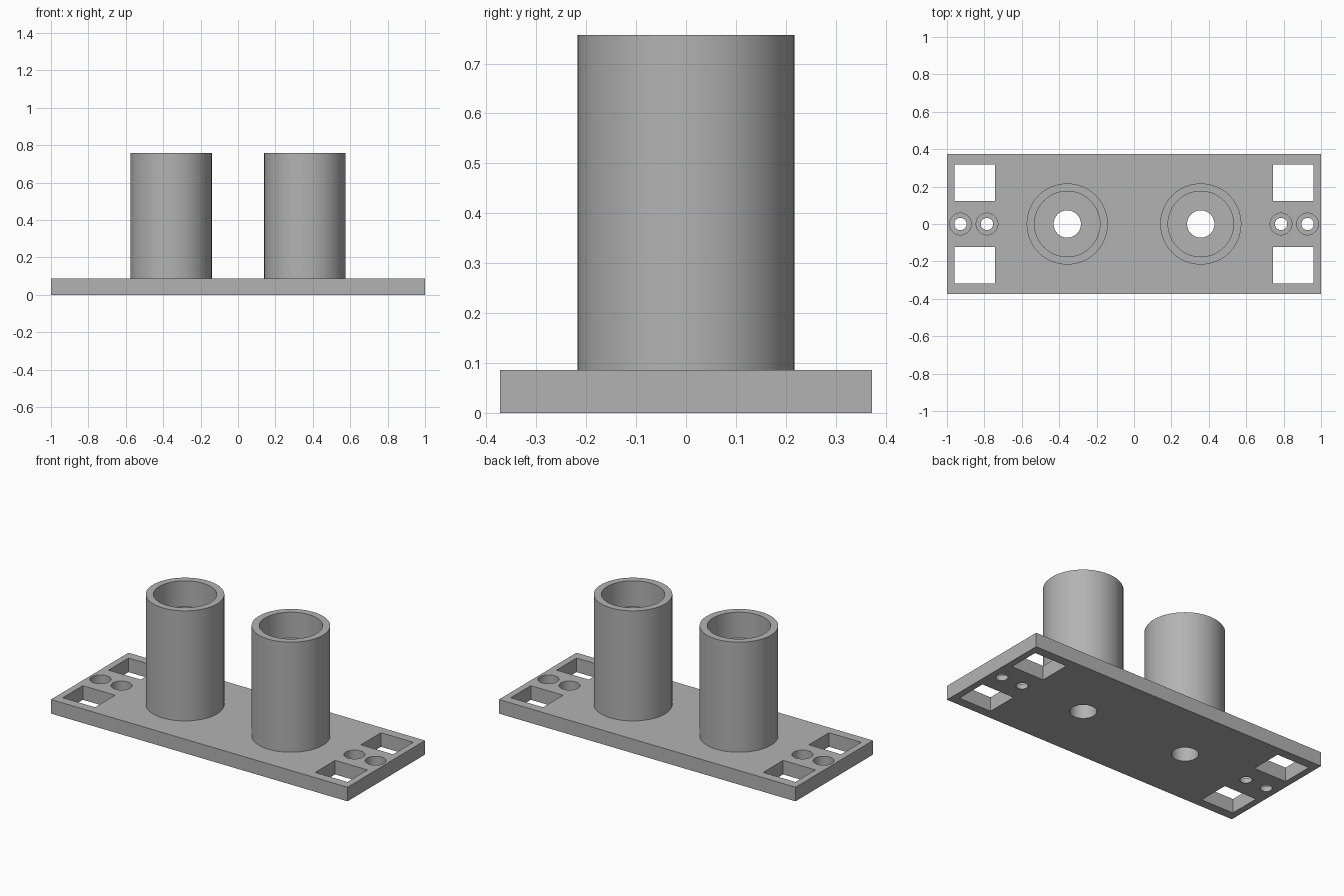
import bpy, bmesh, math
from mathutils import Matrix, Vector

if "Cube" in bpy.data.objects:
    bpy.data.objects.remove(bpy.data.objects["Cube"], do_unlink=True)

PLATE_T, HEIGHT, FLOOR_Z = 0.086, 0.757, 0.60
BORE_R, SIDES = 0.073, 64

grey = bpy.data.materials.new("plain grey")
grey.use_nodes = True
grey.diffuse_color = (0.45, 0.45, 0.45, 1)
grey.node_tree.nodes["Principled BSDF"].inputs["Base Color"].default_value = (0.45, 0.45, 0.45, 1)


def add_box(bm, center, size):
    m = Matrix.Translation(center) @ Matrix.Diagonal((*size, 1))
    bmesh.ops.create_cube(bm, size=1, matrix=m)


def add_lathe(bm, profile, x, closed):
    """Revolve (radius, z) points about the vertical axis at x."""
    verts = [bm.verts.new((x + r, 0, z)) for r, z in profile]
    pairs = list(zip(verts, verts[1:] + verts[:1]))
    edges = [bm.edges.new(p) for p in (pairs if closed else pairs[:-1])]
    bmesh.ops.spin(bm, geom=verts + edges, cent=(x, 0, 0), axis=(0, 0, 1),
                   angle=math.tau, steps=SIDES, use_merge=True)


def make_object(name, bm):
    bmesh.ops.remove_doubles(bm, verts=bm.verts, dist=1e-5)
    bmesh.ops.recalc_face_normals(bm, faces=bm.faces)
    mesh = bpy.data.meshes.new(name)
    bm.to_mesh(mesh)
    bm.free()
    mesh.materials.append(grey)
    obj = bpy.data.objects.new(name, mesh)
    bpy.context.collection.objects.link(obj)
    return obj


def smooth(obj):
    bpy.ops.object.select_all(action="DESELECT")
    obj.select_set(True)
    bpy.context.view_layer.objects.active = obj
    bpy.ops.object.shade_smooth_by_angle(angle=math.radians(30))


# Base plate
bm = bmesh.new()
add_box(bm, (0, 0, PLATE_T / 2), (2, 0.746, PLATE_T))
plate = make_object("base_plate", bm)

# Cutter: windows, counterbored screw holes and tube bores
bm = bmesh.new()
low, high, seat = -0.05, PLATE_T + 0.05, 0.03
for side in (-1, 1):
    for y in (-0.2205, 0.2205):
        add_box(bm, (side * 0.851, y, PLATE_T / 2), (0.218, 0.193, 0.3))
    for x in (0.786, 0.928):
        add_lathe(bm, [(0, low), (0.033, low), (0.033, seat), (0.058, seat),
                       (0.058, high), (0, high)], side * x, False)
    add_lathe(bm, [(0, low), (BORE_R, low), (BORE_R, high), (0, high)], side * 0.357, False)
cutter = make_object("hole_cutter", bm)
cutter.hide_render = True

cut = plate.modifiers.new("holes", "BOOLEAN")
cut.operation = "DIFFERENCE"
cut.solver = "EXACT"
cut.object = cutter
bpy.context.view_layer.objects.active = plate
bpy.ops.object.modifier_apply(modifier=cut.name)
bpy.data.objects.remove(cutter, do_unlink=True)
smooth(plate)

# Two upright tubes, each with a wide socket over a narrow bore
for name, x in (("right_tube", -0.357), ("left_tube", 0.357)):
    bm = bmesh.new()
    add_lathe(bm, [(0.217, PLATE_T), (0.217, HEIGHT), (0.175, HEIGHT), (0.175, FLOOR_Z),
                   (BORE_R, FLOOR_Z), (BORE_R, PLATE_T)], x, True)
    smooth(make_object(name, bm))
